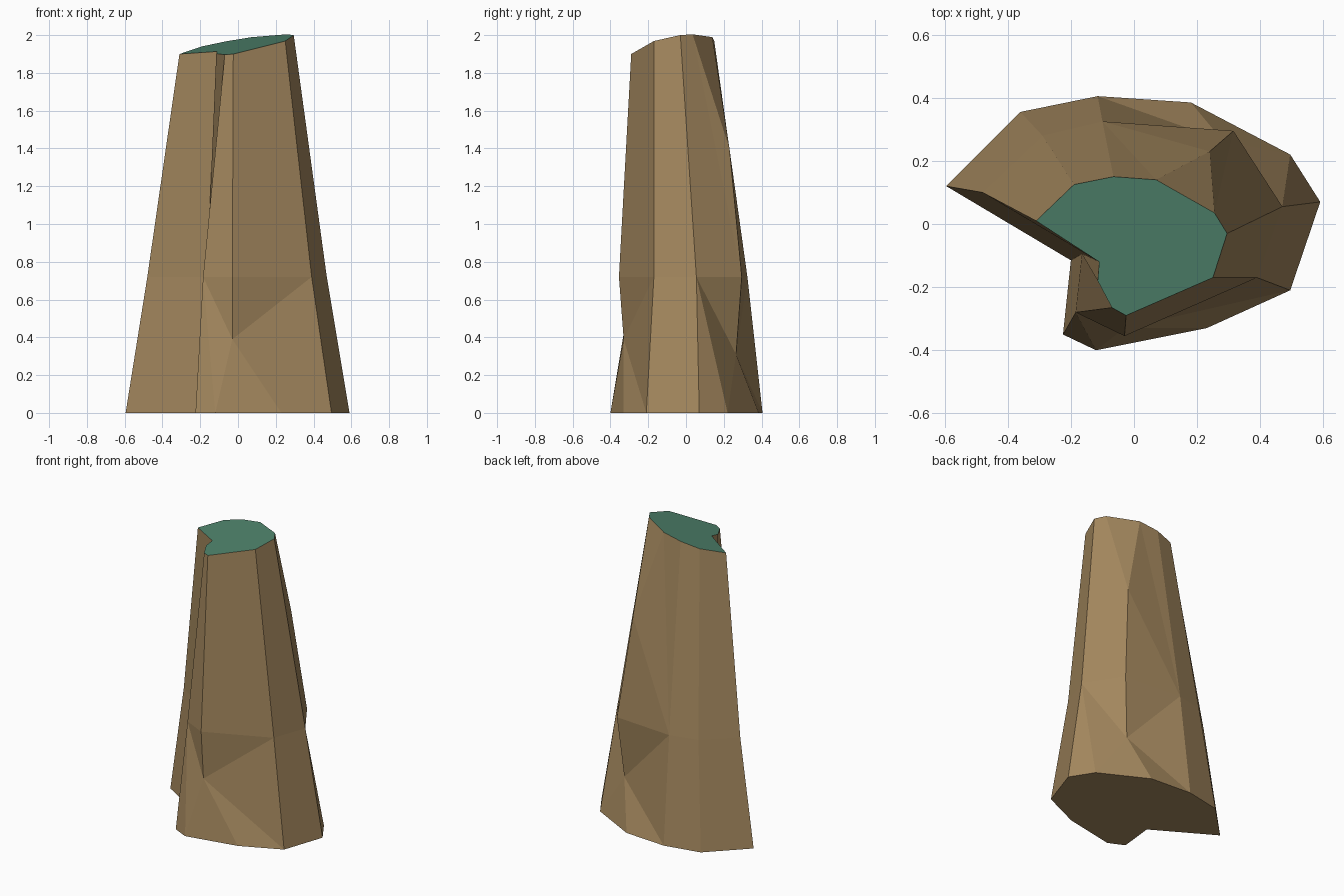
import bpy
import bmesh

cube = bpy.data.objects.get("Cube")
if cube:
    bpy.data.objects.remove(cube, do_unlink=True)


def make_material(name, rgb):
    mat = bpy.data.materials.new(name)
    mat.use_nodes = True
    mat.diffuse_color = (*rgb, 1)
    mat.node_tree.nodes["Principled BSDF"].inputs["Base Color"].default_value = (*rgb, 1)
    return mat


bm = bmesh.new()
points = {}


def ring(names, outline, height):
    """Add one named point per outline corner, at a height given by a rule."""
    for name, (x, y) in zip(names, outline):
        points[name] = bm.verts.new((x, y, height(x, y)))


def stitch(lower, upper):
    """Join two runs of points; a repeated point turns a quad into a triangle."""
    for i in range(len(lower) - 1):
        corners = lower[i] + lower[i + 1] + upper[i + 1] + upper[i]
        unique = list(dict.fromkeys(corners))
        bm.faces.new([points[c] for c in unique])


# Ground outline, with the notch on the front
ring("abcdefghijk", [(-.595, .12), (-.2, -.115), (-.225, -.35), (-.12, -.4),
                     (.23, -.33), (.495, -.21), (.59, .07), (.495, .22),
                     (.18, .385), (-.115, .405), (-.36, .355)], lambda x, y: 0)
# Waist outline
ring("ABCDEFGHI", [(-.48, .1), (-.165, -.095), (-.185, -.28), (-.03, -.355),
                   (.39, -.17), (.47, .055), (.315, .295), (-.1, .325),
                   (-.29, .28)], lambda x, y: .72)
# Slanted top outline
ring("lmnopqrstuv", [(-.31, .01), (-.11, -.12), (-.115, -.18), (-.07, -.265),
                     (-.025, -.29), (.25, -.17), (.295, -.03), (.255, .035),
                     (.07, .14), (-.065, .15), (-.19, .125)],
     lambda x, y: 1.953 + .177 * x + .168 * y)
# Dents in the lower front and lower back, and a ridge point high on the back
ring("O", [(-.03, -.33)], lambda x, y: .39)
ring("P", [(.28, .265)], lambda x, y: .31)
ring("X", [(.24, .23)], lambda x, y: 1.4)

# Flared foot and its two dents
stitch("abcddeffghhijjka", "ABCCOOOEFFPPPHIA")
stitch("OOO", "CDE")
stitch("PPP", "FGH")
# Tapering upper body
stitch("ABBCDEFGXXHHIA", "lmnopqrssttuvl")
stitch("GH", "XX")
# Underside and cut top
bm.faces.new([points[c] for c in "kjihgfedcba"])
cut_top = bm.faces.new([points[c] for c in "lmnopqrstuv"])
cut_top.material_index = 1

mesh = bpy.data.meshes.new("tapered_trunk")
bm.to_mesh(mesh)
bm.free()
mesh.materials.append(make_material("brown_bark", (.37, .245, .112)))
mesh.materials.append(make_material("green_top", (.075, .22, .145)))
trunk = bpy.data.objects.new("tapered_trunk", mesh)
bpy.context.collection.objects.link(trunk)
